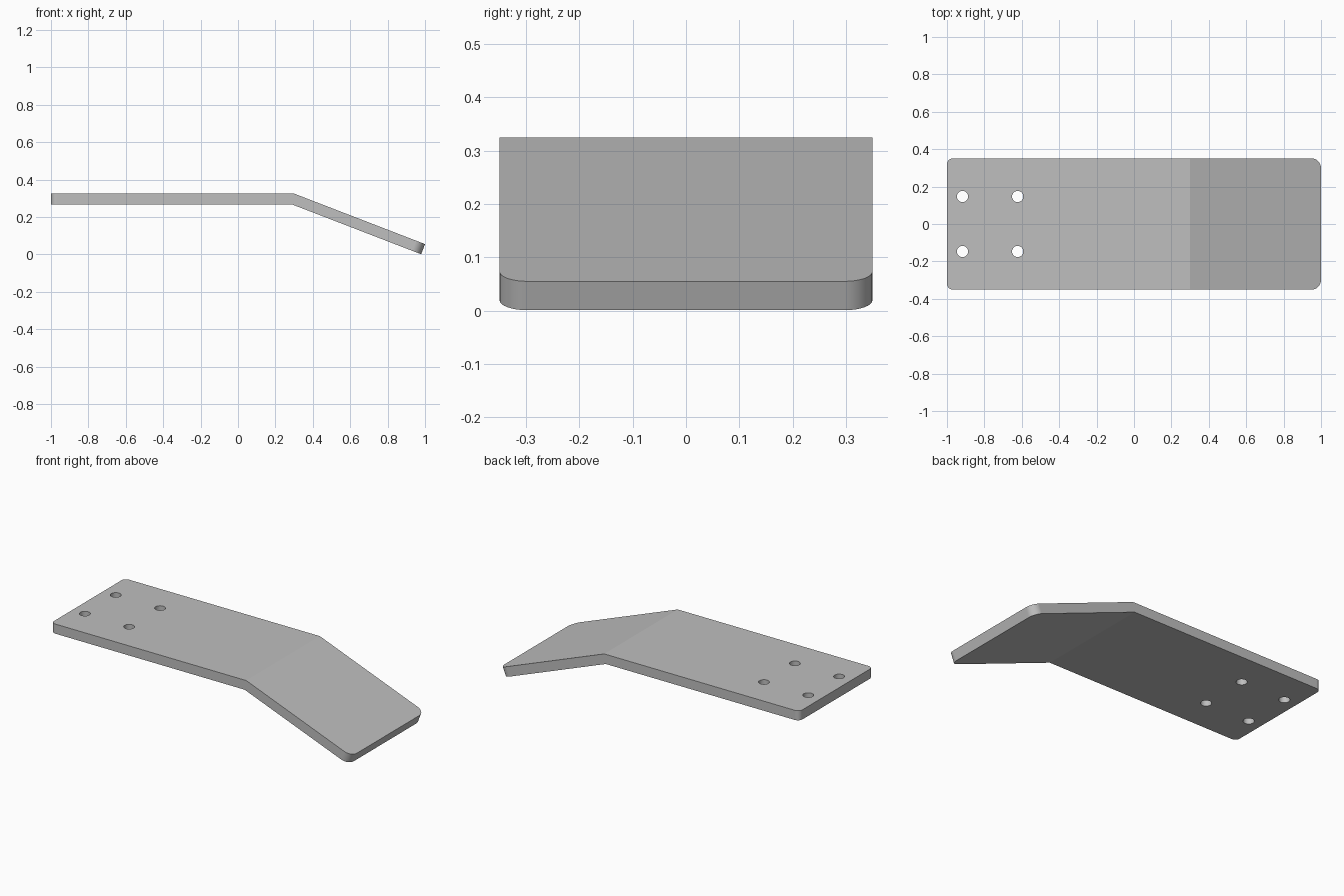
import bpy, bmesh
from math import radians, sin, cos, tan
from mathutils import Vector

cube = bpy.data.objects.get("Cube")
if cube:
    bpy.data.objects.remove(cube, do_unlink=True)

WIDTH, THICK = 0.70, 0.058
TOP, BEND_X, ANGLE = 0.325, 0.30, radians(21.1)

# Material
grey = bpy.data.materials.new("plain_grey")
grey.use_nodes = True
colour = (0.52, 0.52, 0.52, 1)
grey.diffuse_color = colour
grey.node_tree.nodes["Principled BSDF"].inputs["Base Color"].default_value = colour

# Side profile of the bent plate, mitred at the bend
down = Vector((-sin(ANGLE), -cos(ANGLE))) * THICK
tip = Vector((1.0, TOP - (1.0 - BEND_X) * tan(ANGLE)))
inner = Vector((BEND_X - THICK * tan(ANGLE / 2), TOP - THICK))
profile = [Vector((-1, TOP - THICK)), inner, tip + down,
           tip, Vector((BEND_X, TOP)), Vector((-1, TOP))]

bm = bmesh.new()
face = bm.faces.new([bm.verts.new((p.x, -WIDTH / 2, p.y)) for p in profile])
moved = bmesh.ops.extrude_face_region(bm, geom=[face])["geom"]
bmesh.ops.translate(bm, vec=(0, WIDTH, 0),
                    verts=[g for g in moved if isinstance(g, bmesh.types.BMVert)])
bmesh.ops.recalc_face_normals(bm, faces=bm.faces)


def round_corners(test, radius):
    """Round the through-thickness edges at one end of the plate."""
    edges = [e for e in bm.edges if all(test(v.co.x) for v in e.verts)
             and abs(e.verts[0].co.y - e.verts[1].co.y) < 1e-4]
    bmesh.ops.bevel(bm, geom=edges, offset=radius, segments=8,
                    profile=0.5, affect='EDGES')


round_corners(lambda x: x < -0.99, 0.03)
round_corners(lambda x: x > 0.9, 0.052)

mesh = bpy.data.meshes.new("bent_plate")
bm.to_mesh(mesh)
bm.free()
plate = bpy.data.objects.new("bent_plate", mesh)
bpy.context.collection.objects.link(plate)
mesh.materials.append(grey)

# Four bolt holes through the flat end
cutters = []
for x in (-0.917, -0.622):
    for y in (-0.147, 0.147):
        bpy.ops.mesh.primitive_cylinder_add(vertices=32, radius=0.03, depth=0.3,
                                            location=(x, y, TOP - THICK / 2))
        cutter = bpy.context.object
        cutter.name = "hole_cutter"
        cutter.hide_render = True
        cutter.data.materials.append(grey)
        cutters.append(cutter)

bpy.ops.object.select_all(action='DESELECT')
bpy.context.view_layer.objects.active = plate
plate.select_set(True)
for cutter in cutters:
    cut = plate.modifiers.new("bolt_hole", 'BOOLEAN')
    cut.operation, cut.solver, cut.object = 'DIFFERENCE', 'EXACT', cutter
    bpy.ops.object.modifier_apply(modifier=cut.name)
for cutter in cutters:
    bpy.data.objects.remove(cutter, do_unlink=True)

# Smooth rounded walls, crisp rims and bend
bpy.ops.object.shade_smooth_by_angle(angle=radians(18))
weighted = plate.modifiers.new("even_normals", 'WEIGHTED_NORMAL')
weighted.keep_sharp = True
